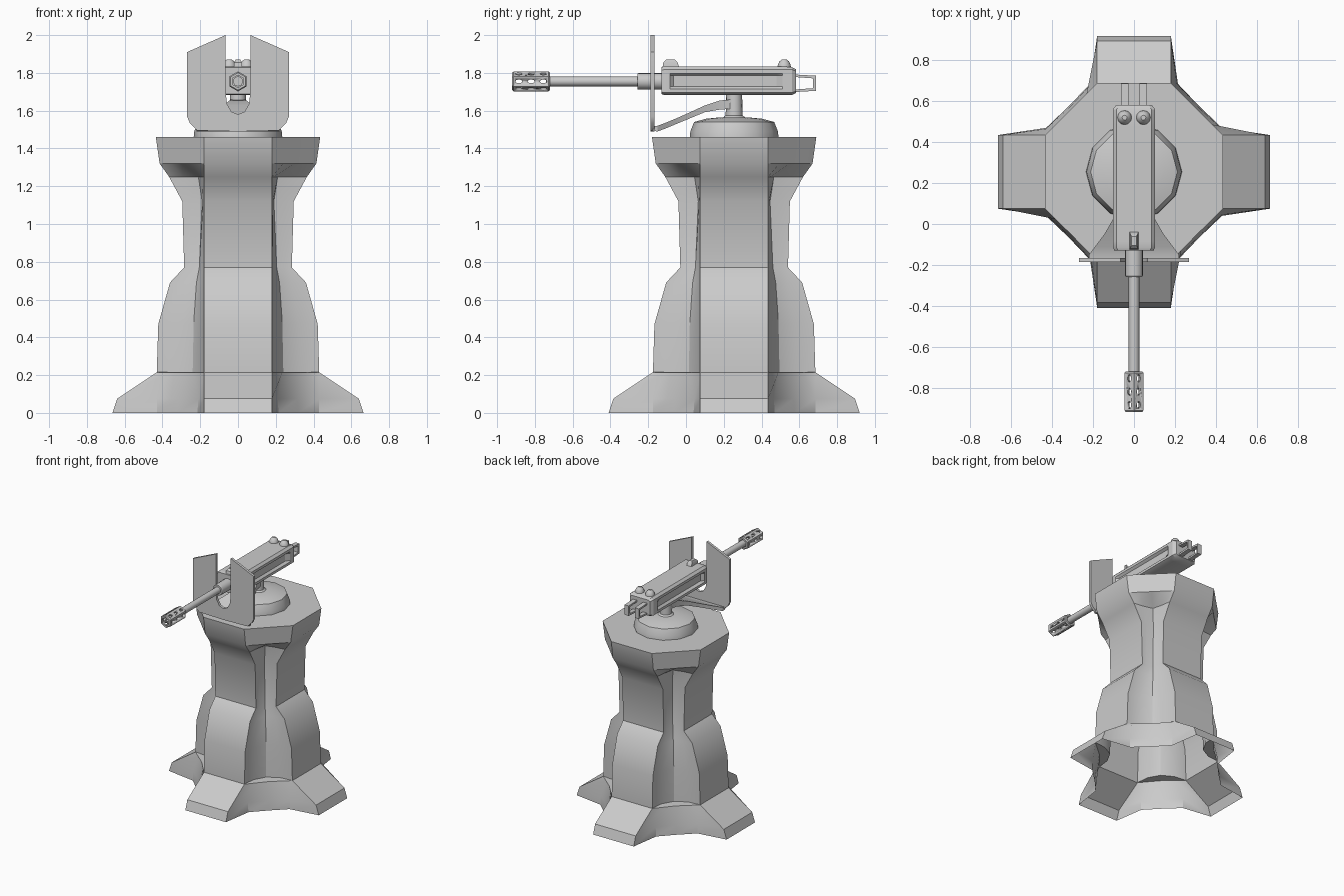
import bpy, bmesh, math

if "Cube" in bpy.data.objects:
    bpy.data.objects.remove(bpy.data.objects["Cube"])

CY = 0.255      # tower axis y
GZ = 1.755      # barrel axis z


def finish(name, bm, angle=30):
    bmesh.ops.recalc_face_normals(bm, faces=bm.faces[:])
    me = bpy.data.meshes.new(name)
    bm.to_mesh(me)
    bm.free()
    ob = bpy.data.objects.new(name, me)
    bpy.context.collection.objects.link(ob)
    bpy.ops.object.select_all(action='DESELECT')
    ob.select_set(True)
    bpy.context.view_layer.objects.active = ob
    bpy.ops.object.shade_smooth_by_angle(angle=math.radians(angle))
    return ob


def loft_into(bm, rings, cap_start=True, cap_end=True, closed=False):
    vs = [[bm.verts.new(p) for p in r] for r in rings]
    n = len(vs[0])
    pairs = list(zip(vs, vs[1:])) + ([(vs[-1], vs[0])] if closed else [])
    for a, b in pairs:
        for i in range(n):
            j = (i + 1) % n
            bm.faces.new((a[i], a[j], b[j], b[i]))
    if cap_start and not closed:
        bm.faces.new(vs[0])
    if cap_end and not closed:
        bm.faces.new(vs[-1])


def loft(name, rings, angle=30, **kw):
    bm = bmesh.new()
    loft_into(bm, rings, **kw)
    return finish(name, bm, angle)


def circle(r, n, phase=0.0):
    return [(r * math.cos(2 * math.pi * i / n + phase),
             r * math.sin(2 * math.pi * i / n + phase)) for i in range(n)]


def lathe_z(name, prof, n, x=0, y=CY, angle=40):
    return loft(name, [[(x + a, y + b, z) for a, b in circle(r, n)] for r, z in prof], angle)


def lathe_y(name, prof, n, phase=0.0, **kw):
    return loft(name, [[(a, y, GZ + b) for a, b in circle(r, n, phase)] for r, y in prof], **kw)


# Tower: one quadrant section per level (z, arm reach, notch a, notch b, diagonal), turned four times
levels = [
    (0.00, 0.665, 0.43, 0.215, 0.32),
    (0.075, 0.64, 0.43, 0.21, 0.315),
    (0.215, 0.43, 0.365, 0.235, 0.295),
    (0.216, 0.43, 0.33, 0.19, 0.24),
    (0.47, 0.422, 0.32, 0.19, 0.235),
    (0.69, 0.36, 0.28, 0.19, 0.22),
    (0.77, 0.285, 0.25, 0.185, 0.205),
    (1.12, 0.295, 0.25, 0.185, 0.19),
    (1.25, 0.365, 0.29, 0.19, 0.21),
    (1.32, 0.415, 0.355, 0.24, 0.297),
    (1.46, 0.435, 0.37, 0.245, 0.307),
]
rings = []
for z, r, a, b, d in levels:
    ring = []
    for q in range(4):
        c, s = round(math.cos(q * math.pi / 2)), round(math.sin(q * math.pi / 2))
        for x, y in ((r, 0.18), (a, b), (d, d), (b, a), (0.18, r)):
            ring.append((c * x - s * y, CY + s * x + c * y, z))
    rings.append(ring)
loft("tower", rings, cap_start=False)

# Turntable dome and post
lathe_z("turntable_dome", [(0.235, 1.455), (0.232, 1.49), (0.212, 1.54),
                           (0.15, 1.557), (0.07, 1.565)], 12)
lathe_z("mount_post", [(0.07, 1.555), (0.045, 1.575), (0.042, 1.69)], 16)

# Curved bracket from post to shield: y, z, half width, half thickness
path = [(0.25, 1.635, 0.035, 0.025), (0.18, 1.63, 0.045, 0.024), (0.10, 1.61, 0.075, 0.018),
        (0.02, 1.575, 0.105, 0.016), (-0.05, 1.545, 0.145, 0.015),
        (-0.11, 1.52, 0.19, 0.015), (-0.15, 1.505, 0.22, 0.015), (-0.178, 1.505, 0.222, 0.012)]
loft("shield_bracket", [[(-w, y, z - t), (w, y, z - t), (w, y, z + t), (-w, y, z + t)]
                        for y, z, w, t in path])

# Shield plate with a slot, mirrored outline
half = [(0.0, 1.58), (0.035, 1.595), (0.058, 1.635), (0.066, 1.70), (0.066, 2.0), (0.27, 1.91),
        (0.27, 1.57), (0.255, 1.535), (0.215, 1.495), (0.0, 1.49)]
outline = half + [(-x, z) for x, z in half[-2:0:-1]]
loft("gun_shield", [[(x, y, z) for x, z in outline] for y in (-0.187, -0.167)])


# Receiver with recessed sides
def receiver_ring(y, depth, s=1.0, top=1.835):
    h = [(0.075, 1.683), (0.103, 1.695), (0.103, 1.715), (0.103 - depth, 1.728),
         (0.103 - depth, 1.785), (0.103, 1.797), (0.103, 1.818), (0.085, top)]
    pts = h + [(-x, z) for x, z in reversed(h)]
    return [(x * s, y, GZ + (z - GZ) * s) for x, z in pts]


loft("receiver", [receiver_ring(-0.13, 0, 0.93), receiver_ring(-0.115, 0),
                  receiver_ring(-0.085, 0), receiver_ring(-0.065, 0.02),
                  receiver_ring(0.48, 0.02), receiver_ring(0.51, 0),
                  receiver_ring(0.56, 0, 1, 1.83), receiver_ring(0.583, 0, 0.85, 1.83)])

# Front sight block
loft("front_sight", [[(-w, y0, z), (w, y0, z), (w, y1, z), (-w, y1, z)]
                     for w, y0, y1, z in ((0.022, -0.125, -0.035, 1.825),
                                          (0.02, -0.12, -0.045, 1.855),
                                          (0.012, -0.105, -0.06, 1.87))])

# Rear knobs and grip loops
for side, s in (("left", -1), ("right", 1)):
    lathe_z("rear_knob_" + side, [(0.036, 1.825), (0.034, 1.842), (0.026, 1.86), (0.012, 1.872)],
            12, x=s * 0.046, y=0.52)
    t = 0.007
    corners = [(0.57, 1.705, -1, -1), (0.68, 1.712, 1, -1), (0.68, 1.778, 1, 1), (0.57, 1.785, -1, 1)]
    loft("grip_loop_" + side,
         [[(s * 0.045 - 0.018, y + a * t, z + b * t), (s * 0.045 + 0.018, y + a * t, z + b * t),
           (s * 0.045 + 0.018, y - a * t, z - b * t), (s * 0.045 - 0.018, y - a * t, z - b * t)]
          for y, z, a, b in corners], closed=True)

# Barrel and sleeve
lathe_y("barrel", [(0.026, -0.74), (0.026, -0.2)], 16)
lathe_y("barrel_sleeve", [(0.04, -0.258), (0.044, -0.252), (0.044, -0.11)], 16)

# Six-sided muzzle brake, hollow, with three rows of vents
ph = math.pi / 6
muzzle = lathe_y("muzzle_brake", [(0.046, -0.92), (0.053, -0.912), (0.053, -0.728), (0.046, -0.72),
                                  (0.033, -0.72), (0.033, -0.92)], 6, phase=ph, closed=True)
bm = bmesh.new()
for k in range(6):
    ca, sa = math.cos(k * math.pi / 3), math.sin(k * math.pi / 3)
    for y in (-0.885, -0.82, -0.755):
        loft_into(bm, [[(r * ca - v * sa * 0.75, y + u * 1.35, GZ + r * sa + v * ca * 0.75)
                        for u, v in circle(0.0135, 10)] for r in (0.024, 0.07)])
cutter = finish("vent_cutter", bm)
cutter.hide_render = True
mod = muzzle.modifiers.new("vents", 'BOOLEAN')
mod.operation = 'DIFFERENCE'
mod.solver = 'EXACT'
mod.object = cutter
bpy.ops.object.select_all(action='DESELECT')
muzzle.select_set(True)
bpy.context.view_layer.objects.active = muzzle
bpy.ops.object.modifier_apply(modifier=mod.name)
bpy.data.objects.remove(cutter)
